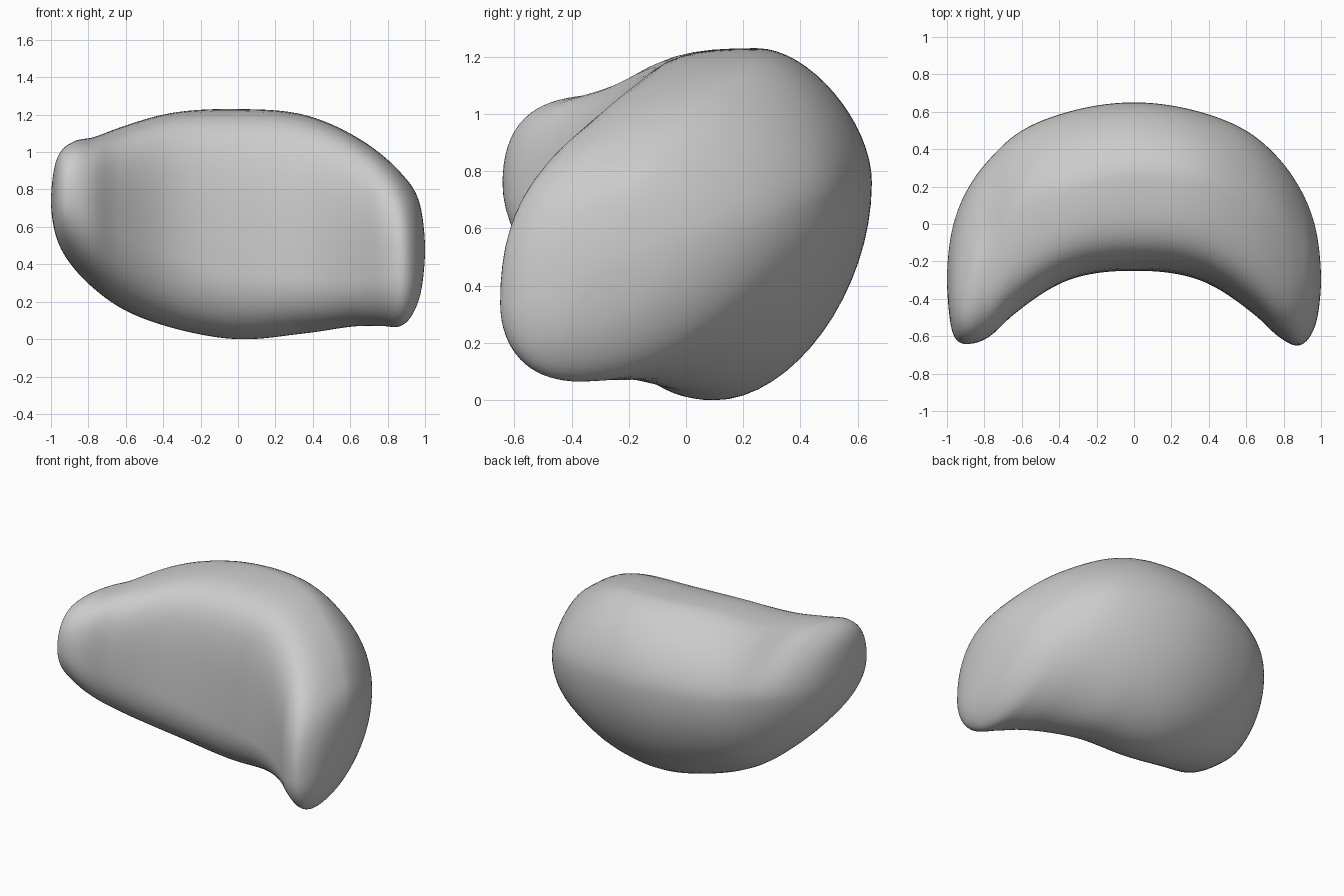
import bpy, bmesh, math
from mathutils import Vector

cube = bpy.data.objects.get("Cube")
if cube:
    bpy.data.objects.remove(cube, do_unlink=True)

RINGS, ARC = 96, 16

# Cross-sections along x: x, then (y, z) of the front, top, back and bottom extremes
sections = [
    (-1, -.3, .74, -.3, .74, -.3, .74, -.3, .74),
    (-.97, -.58, .75, -.4, .96, -.02, .72, -.25, .54),
    (-.87, -.64, .75, -.32, 1.06, .22, .74, -.1, .37),
    (-.77, -.6, .7, -.17, 1.08, .35, .75, -.02, .27),
    (-.65, -.49, .62, .02, 1.125, .465, .75, .03, .18),
    (-.35, -.3, .46, .17, 1.21, .6, .76, .08, .06),
    (0, -.25, .36, .25, 1.23, .65, .76, .1, 0),
    (.35, -.3, .33, .21, 1.2, .6, .74, .05, .03),
    (.65, -.49, .32, .06, 1.07, .465, .7, -.15, .07),
    (.77, -.6, .33, -.01, .985, .355, .65, -.28, .07),
    (.87, -.65, .34, -.1, .89, .22, .6, -.4, .07),
    (.97, -.54, .36, -.2, .73, -.02, .55, -.42, .22),
    (1, -.3, .48, -.3, .48, -.3, .48, -.3, .48),
]
keys = [math.asin(s[0]) for s in sections]


def slope(i, c):
    """Slope of a parabola through three neighbouring sections."""
    i = min(max(i, 1), len(keys) - 2)
    h0, h1 = keys[i] - keys[i - 1], keys[i + 1] - keys[i]
    d0 = (sections[i][c] - sections[i - 1][c]) / h0
    d1 = (sections[i + 1][c] - sections[i][c]) / h1
    return (d0 * h1 + d1 * h0) / (h0 + h1)


def sample(angle):
    """Smoothly blend the neighbouring sections at this angle along the body."""
    i = max(k for k in range(len(keys) - 1) if keys[k] <= angle)
    h = keys[i + 1] - keys[i]
    t = (angle - keys[i]) / h
    ease = t * t * (3 - 2 * t)
    vals = []
    for c in range(1, 9):
        a, b = sections[i][c], sections[i + 1][c]
        vals.append(a + (b - a) * ease + h * t * (1 - t) *
                    ((1 - t) * slope(i, c) - t * slope(i + 1, c)))
    return [Vector(vals[k:k + 2]) for k in range(0, 8, 2)]


def outline(points, fullness):
    """Closed loop of four arcs, alternately leaving vertically and horizontally."""
    loop = []
    for q in range(4):
        a, b = points[q], points[(q + 1) % 4]
        d = (b - a) * fullness[q]
        along = (Vector((0, d.y)), Vector((d.x, 0)))
        p, r = a + along[q % 2], b - along[1 - q % 2]
        for k in range(ARC):
            t = k / ARC
            u = 1 - t
            loop.append(a * u**3 + p * 3 * u * u * t + r * 3 * u * t * t + b * t**3)
    return loop


# Curved body lofted through the sections and closed at both tips
bm = bmesh.new()
rings = []
for n in range(1, RINGS):
    angle = math.pi * (n / RINGS - .5)
    x = math.sin(angle)
    # The upper front edge swells towards the middle
    fullness = (.5 + .4 * math.cos(angle), .45, .5, .6)
    rings.append([bm.verts.new((x, p.x, p.y))
                  for p in outline(sample(angle), fullness)])
size = 4 * ARC
for r0, r1 in zip(rings, rings[1:]):
    for k in range(size):
        j = (k + 1) % size
        bm.faces.new((r0[k], r0[j], r1[j], r1[k]))
for side in (0, -1):
    ring = rings[side]
    tip = bm.verts.new(sections[side][:3])
    for k in range(size):
        bm.faces.new((ring[k], ring[(k + 1) % size], tip))
bmesh.ops.recalc_face_normals(bm, faces=bm.faces)
for f in bm.faces:
    f.smooth = True
mesh = bpy.data.meshes.new("curved_body")
bm.to_mesh(mesh)
bm.free()
body = bpy.data.objects.new("curved_body", mesh)
bpy.context.collection.objects.link(body)

# Plain grey finish
grey = bpy.data.materials.new("light_grey")
grey.use_nodes = True
colour = (.6, .6, .6, 1)
grey.diffuse_color = colour
grey.node_tree.nodes["Principled BSDF"].inputs["Base Color"].default_value = colour
mesh.materials.append(grey)
